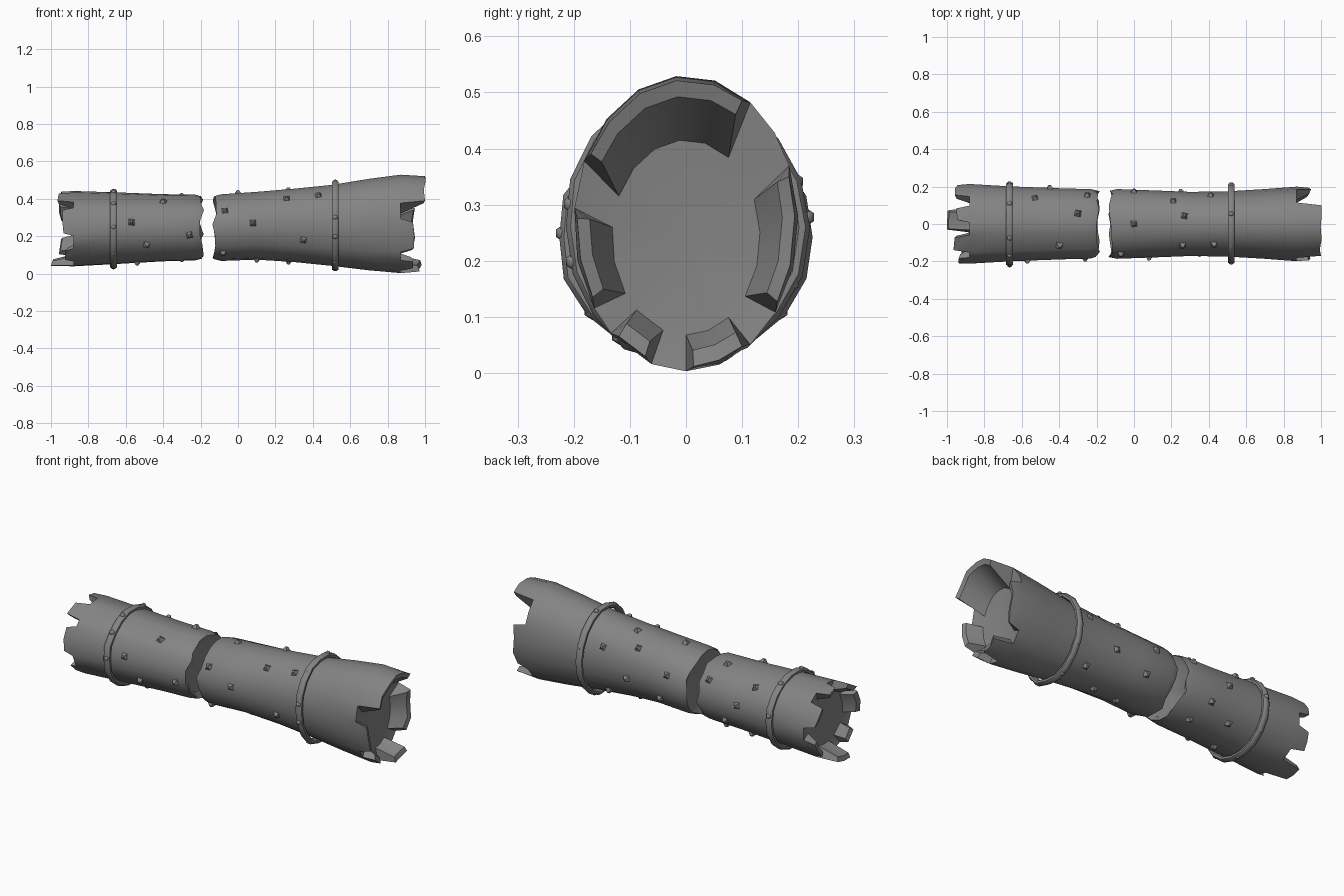
import bpy, bmesh, math, random
from mathutils import Vector

if "Cube" in bpy.data.objects:
    bpy.data.objects.remove(bpy.data.objects["Cube"])
random.seed(4)

# Body stations: x, bottom z, top z, half width in y
RIGHT = [(-0.09, .068, .425, .187), (.1, .075, .438, .18), (.3, .062, .455, .172), (.5, .042, .475, .175),
         (.7, .018, .508, .187), (.87, .003, .53, .2)]
LEFT = [(-0.23, .07, .423, .188), (-0.4, .065, .425, .193), (-0.66, .05, .435, .203), (-0.88, .038, .442, .216)]

# Dark grey finish
GREY = bpy.data.materials.new('dark_grey')
GREY.diffuse_color = (.23, .23, .23, 1)
GREY.use_nodes = True
GREY.node_tree.nodes["Principled BSDF"].inputs["Base Color"].default_value = GREY.diffuse_color


def station(profile, x):
    p = sorted(profile)
    x = min(max(x, p[0][0]), p[-1][0])
    for a, b in zip(p, p[1:]):
        if x <= b[0]:
            t = (x - a[0]) / (b[0] - a[0])
            return [u + (v - u) * t for u, v in zip(a, b)]


def point(st, deg, scale=1, x=None):
    a = math.radians(deg)
    c, h = (st[1] + st[2]) / 2, (st[2] - st[1]) / 2
    return Vector((st[0] if x is None else x, st[3] * math.cos(a) * scale, c + h * math.sin(a) * scale))


def finish(bm, name, sharp=35, smooth=True):
    bmesh.ops.recalc_face_normals(bm, faces=bm.faces[:])
    for f in bm.faces:
        f.smooth = smooth
    for e in bm.edges:
        if len(e.link_faces) == 2 and e.calc_face_angle(0) > math.radians(sharp):
            e.smooth = False
    me = bpy.data.meshes.new(name)
    bm.to_mesh(me)
    bm.free()
    me.materials.append(GREY)
    ob = bpy.data.objects.new(name, me)
    bpy.context.collection.objects.link(ob)


def body(name, profile, teeth, extra, floor_scale, floor_drop):
    """Closed tube: broken inner end, toothed outer end with a shallow floor.
    teeth: (start angle, end angle, steps, tip x)"""
    s = 1 if profile[-1][0] > profile[0][0] else -1
    pairs = [(a, None) for a in extra]
    for a0, a1, n, tx in teeth:
        pairs += [(a0 + (a1 - a0) * i / n, tx if i < n else None) for i in range(n + 1)]
    pairs.sort(key=lambda p: p[0])
    N = len(pairs)
    bm = bmesh.new()
    end, first = profile[-1], profile[0]

    def ring(st, k=1, x=None, jit=0):
        return [bm.verts.new(point(st, a, k, (st[0] if x is None else x) + random.uniform(-jit, jit)))
                for a, _ in pairs]
    # broken end: jagged lip and sunken cap
    rings = [ring(first, .8, first[0] - s * .018, .006), ring(first, .95, first[0] - s * .036, .013)]
    rings += [ring(st) for st in profile]
    for A, B in zip(rings, rings[1:]):
        for i in range(N):
            j = (i + 1) % N
            bm.faces.new((A[i], A[j], B[j], B[i]))
    floor_x = end[0] - s * .015
    rim, floor = rings[-1], ring(end, floor_scale, floor_x)
    for v in floor:
        v.co.z -= floor_drop
    for loop, x, drop in ((rings[0], first[0] - s * .015, 0), (floor, floor_x - s * .01, floor_drop)):
        c = bm.verts.new((x, 0, (end[1] + end[2]) / 2 - drop))
        for i in range(N):
            bm.faces.new((loop[i], loop[(i + 1) % N], c))
    # teeth and the gaps between them
    i0 = next(i for i in range(N) if pairs[i][1] is None)
    prev = None
    for k in range(1, N + 1):
        i, j = (i0 + k) % N, (i0 + k + 1) % N
        tx = pairs[i][1]
        if tx is None:
            bm.faces.new((rim[i], rim[j], floor[j], floor[i]))
            prev = None
            continue
        last = pairs[j][1] is None
        out_k = .97 if s > 0 else .985

        def tips(a):
            x = tx + s * random.uniform(-.012, .003)
            return bm.verts.new(point(end, a, out_k, x)), bm.verts.new(point(end, a, .86, x - s * .008))
        if prev is None:
            prev = tips(pairs[i][0] + 4)
            bm.faces.new((rim[i], prev[0], prev[1], floor[i]))
        nxt = tips(pairs[j][0] - (4 if last else 0))
        bm.faces.new((rim[i], rim[j], nxt[0], prev[0]))
        bm.faces.new((prev[0], nxt[0], nxt[1], prev[1]))
        bm.faces.new((prev[1], nxt[1], floor[j], floor[i]))
        if last:
            bm.faces.new((rim[j], nxt[0], nxt[1], floor[j]))
        prev = nxt
    finish(bm, name)


def band(name, x, zlo, zhi, yr, rivets):
    """Uneven hoop with small rounded rivets"""
    bm = bmesh.new()
    st = (x, zlo + .014, zhi - .014, yr - .014)
    n, m, rows = 18, 8, []
    for i in range(n):
        deg = 360 * i / n
        c = point(st, deg, random.uniform(.955, 1.0))
        out = Vector((0, math.cos(math.radians(deg)), math.sin(math.radians(deg))))
        rows.append([bm.verts.new(c + out * .015 * math.cos(b) + Vector((.02 * math.sin(b), 0, 0)))
                     for b in (2 * math.pi * (k + .5) / m for k in range(m))])
    for i in range(n):
        A, B = rows[i], rows[(i + 1) % n]
        for k in range(m):
            bm.faces.new((A[k], A[(k + 1) % m], B[(k + 1) % m], B[k]))
    for deg in rivets:
        r = bmesh.ops.create_icosphere(bm, subdivisions=1, radius=.016)
        bmesh.ops.translate(bm, verts=r['verts'], vec=point(st, deg, .995))
    finish(bm, name, 50)


def studs(name, profile, spots):
    """Small four-sided bumps standing on the shell"""
    bm = bmesh.new()
    for x, deg in spots:
        st = station(profile, x)
        a = math.radians(deg)
        nrm = Vector((0, math.cos(a) / st[3], math.sin(a) / ((st[2] - st[1]) / 2))).normalized()
        r = bmesh.ops.create_cone(bm, cap_ends=True, segments=4, radius1=.026, radius2=.008, depth=.022)
        q = nrm.to_track_quat('Z', 'X')
        spin = math.radians(45 + random.uniform(-15, 15))
        for v in r['verts']:
            c, s = math.cos(spin), math.sin(spin)
            v.co = Vector((v.co.x * c - v.co.y * s, v.co.x * s + v.co.y * c, v.co.z))
            v.co = q @ v.co + point(st, deg) + nrm * .004
    finish(bm, name, smooth=False)


# Long half
body('long_half', RIGHT, [(55, 155, 5, 1.002), (174, 215, 2, .945), (228, 252, 1, .935),
                          (270, 305, 2, .98), (323, 383, 3, .945)], [398], .66, .025)
# Short half
body('short_half', LEFT, [(8, 47, 2, -.955), (63, 88, 1, -.95), (106, 135, 1, -.965), (146, 191, 2, -.945),
                          (212, 240, 1, -.93), (258, 294, 2, -1.002), (313, 348, 2, -.955)], [], .72, 0)
# Hoops
band('long_half_band', .52, .008, .512, .222, (20, 75, 125, 170, 195, 235, 290, 335))
band('short_half_band', -.665, .022, .462, .233, (10, 60, 110, 140, 178, 220, 270, 320))
# Studs
studs('long_half_studs', RIGHT, [(0, 90), (-.07, 150), (.08, 175), (.26, 132), (.35, 203), (.43, 130), (.21, 45),
                                 (.27, 75), (.41, 28), (.1, 265), (.27, 275), (-.08, 230),
                                 (.05, 330), (.25, 350), (.4, 310), (.0, 20)])
studs('short_half_studs', LEFT, [(-.57, 170), (-.49, 210), (-.26, 193), (-.4, 128), (-.53, 45), (-.3, 72),
                                 (-.25, 35), (-.45, 8), (-.54, 260), (-.36, 330), (-.3, 290), (-.5, 310)])
